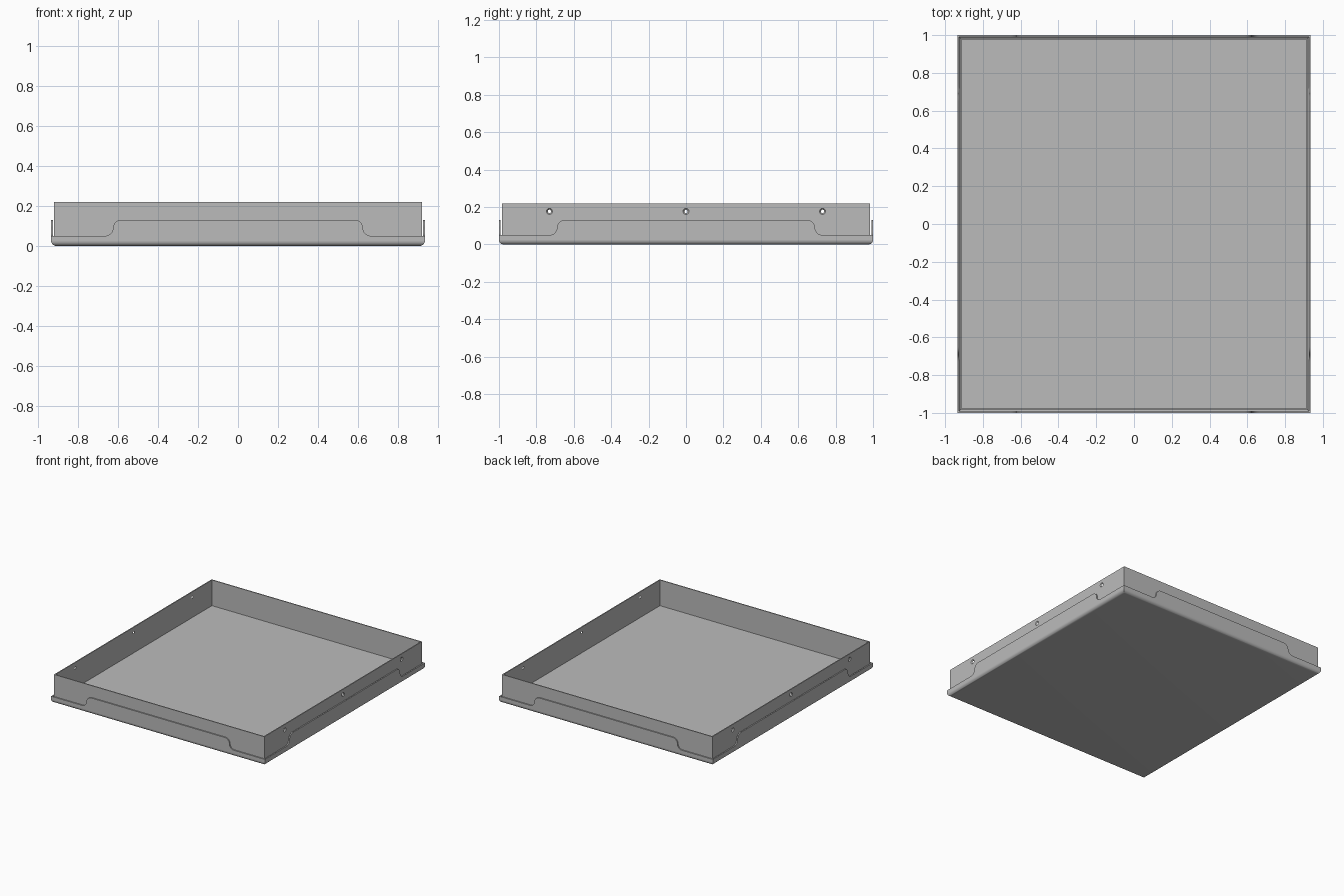
import bpy, bmesh
from math import sin, cos, pi, radians

if "Cube" in bpy.data.objects:
    bpy.data.objects.remove(bpy.data.objects["Cube"])

HX, HY = 0.935, 1.0        # outer half sizes of the lower pan
BX, BY, TOP = 0.92, 0.985, 0.22   # inner box
R, T = 0.025, 0.009        # pan edge radius, sheet thickness
LIP, TAB, FIL = 0.05, 0.13, 0.04

grey = bpy.data.materials.new("sheet_metal_grey")
grey.use_nodes = True
COLOUR = (0.5, 0.5, 0.5, 1)
grey.diffuse_color = COLOUR
grey.node_tree.nodes["Principled BSDF"].inputs["Base Color"].default_value = COLOUR


def finish(name, bm):
    bmesh.ops.recalc_face_normals(bm, faces=bm.faces)
    mesh = bpy.data.meshes.new(name)
    bm.to_mesh(mesh)
    bm.free()
    obj = bpy.data.objects.new(name, mesh)
    mesh.materials.append(grey)
    bpy.context.collection.objects.link(obj)
    bpy.ops.object.select_all(action='DESELECT')
    obj.select_set(True)
    bpy.context.view_layer.objects.active = obj
    bpy.ops.object.shade_smooth_by_angle(angle=radians(30))
    return obj


def lathe_rect(name, hx, hy, profile):
    """Sweep (inset, z) points round a mitred rectangle and cap both ends."""
    bm = bmesh.new()
    loops = []
    for inset, z in profile:
        x, y = hx - inset, hy - inset
        loops.append([bm.verts.new((sx * x, sy * y, z))
                      for sx, sy in ((1, 1), (-1, 1), (-1, -1), (1, -1))])
    for a, b in zip(loops, loops[1:]):
        for i in range(4):
            j = (i + 1) % 4
            bm.faces.new((a[i], a[j], b[j], b[i]))
    bm.faces.new(loops[0])
    bm.faces.new(loops[-1])
    return finish(name, bm)


def arc(cu, cz, r, start, end, n=8):
    angles = [radians(start + (end - start) * i / n) for i in range(n + 1)]
    return [(cu + r * cos(a), cz + r * sin(a)) for a in angles]


def flange(name, half, edge, place):
    """Upright flange with a raised middle tab and S-curved shoulders."""
    mid = LIP + FIL
    right = [(half, R), (half, LIP)]
    right += arc(edge + FIL, mid, FIL, 270, 180)
    right += arc(edge - FIL, mid, FIL, 0, 90)[1:]
    outline = right + [(-u, z) for u, z in reversed(right)]
    bm = bmesh.new()
    outer = [bm.verts.new(place(u, 0, z)) for u, z in outline]
    inner = [bm.verts.new(place(u, T, z)) for u, z in outline]
    bm.faces.new(outer)
    bm.faces.new(inner)
    for i in range(len(outline)):
        j = (i + 1) % len(outline)
        bm.faces.new((outer[i], outer[j], inner[j], inner[i]))
    return finish(name, bm)


# Lower pan with rolled bottom edge
outside = [(R - p, R - q) for p, q in arc(0, 0, R, 90, 0)]
inside = [(R - p, R - q) for p, q in arc(0, 0, R - T, 0, 90)]
lathe_rect("lower_pan", HX, HY, outside + inside)

# Flanges on the four sides
for s, fb, lr in ((-1, "front", "right"), (1, "back", "left")):
    flange(fb + "_flange", HX, 0.625, lambda u, d, z: (u, s * (HY - d), z))
    flange(lr + "_flange", HY - T, 0.69, lambda u, d, z: (s * (HX - d), u, z))

# Inner box, open at the top
W = 0.008
box = lathe_rect("inner_box", BX, BY,
                 [(0, T), (0, TOP), (W, TOP), (W, T + W)])

# Countersunk screw holes through the two long walls
for s in (-1, 1):
    for y in (-0.73, 0, 0.73):
        bpy.ops.mesh.primitive_cone_add(
            vertices=24, radius1=0.017, radius2=0.008, depth=0.01,
            location=(s * (BX - W / 2), y, 0.177), rotation=(0, -s * pi / 2, 0))
        cutter = bpy.context.object
        cutter.hide_render = True
        bpy.context.view_layer.objects.active = box
        cut = box.modifiers.new("screw_hole", 'BOOLEAN')
        cut.operation = 'DIFFERENCE'
        cut.solver = 'EXACT'
        cut.object = cutter
        bpy.ops.object.modifier_apply(modifier=cut.name)
        bpy.data.objects.remove(cutter)
